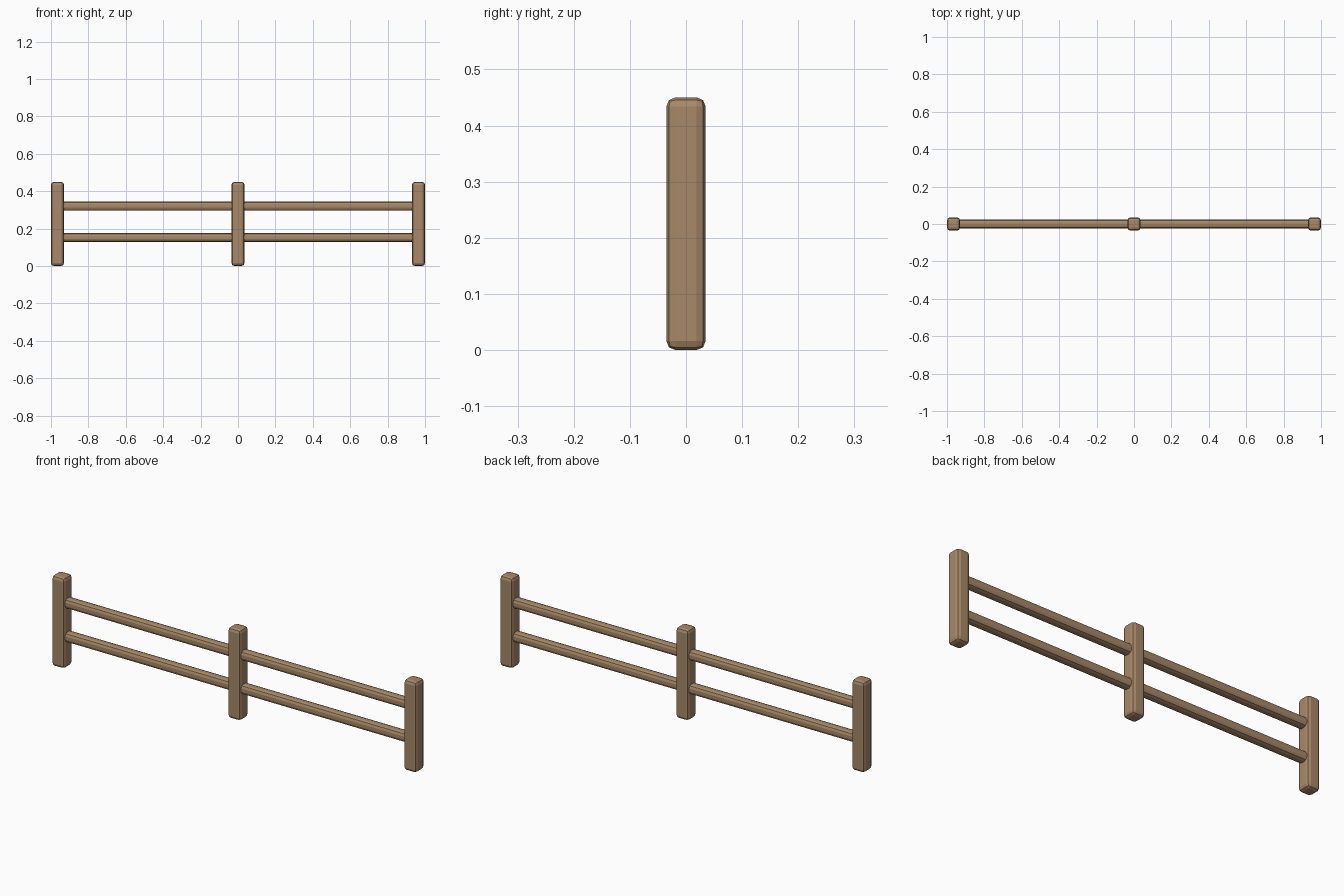
import bpy

cube = bpy.data.objects.get("Cube")
if cube:
    bpy.data.objects.remove(cube, do_unlink=True)

# Single wood colour
WOOD = (0.39, 0.25, 0.138, 1)
wood = bpy.data.materials.new("light brown wood")
wood.use_nodes = True
wood.diffuse_color = WOOD
wood.node_tree.nodes["Principled BSDF"].inputs["Base Color"].default_value = WOOD


def beam(name, centre, size, bevel=0.016):
    """Box timber with softened edges."""
    bpy.ops.mesh.primitive_cube_add(size=1, location=centre)
    obj = bpy.context.object
    obj.name = name
    obj.scale = size
    bpy.ops.object.transform_apply(location=False, rotation=False, scale=True)
    mod = obj.modifiers.new("Soft edges", 'BEVEL')
    mod.width = bevel
    mod.segments = 2
    mod.limit_method = 'NONE'
    obj.data.materials.append(wood)
    return obj


HEIGHT, POST = 0.45, 0.07
END = 1 - POST / 2

# Three upright posts
for side, x in (("right", -END), ("middle", 0), ("left", END)):
    beam(f"{side}_post", (x, 0, HEIGHT / 2), (POST, POST, HEIGHT))

# Two rails in each bay, with ends buried in the posts
for level, z in (("lower", 0.153), ("upper", 0.32)):
    for side, sign in (("right", -1), ("left", 1)):
        beam(f"{side}_{level}_rail", (sign * END / 2, 0, z), (END - 0.03, 0.048, 0.048))
